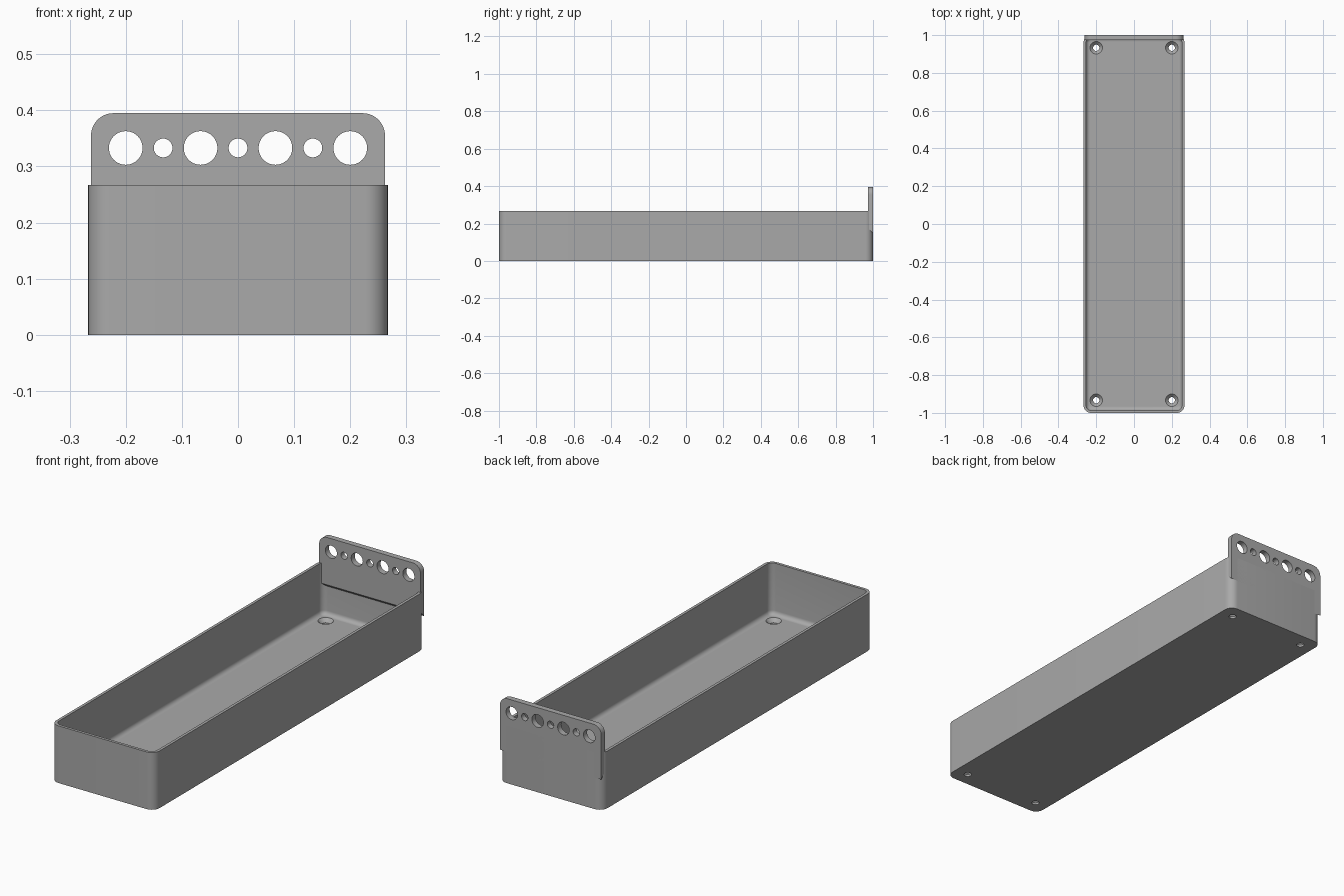
import bpy, bmesh, math

cube = bpy.data.objects.get("Cube")
if cube:
    bpy.data.objects.remove(cube, do_unlink=True)

HALF_X, HALF_Y, HEIGHT = 0.267, 1.0, 0.267
WALL, FLOOR, RADIUS, FILLET = 0.0133, 0.0267, 0.04, 0.02
PLATE = 0.0267

grey = bpy.data.materials.new("plain grey")
grey.use_nodes = True
grey.diffuse_color = (0.4, 0.4, 0.4, 1)
grey.node_tree.nodes["Principled BSDF"].inputs["Base Color"].default_value = (0.4, 0.4, 0.4, 1)


def finish(bm, name):
    bmesh.ops.recalc_face_normals(bm, faces=bm.faces)
    mesh = bpy.data.meshes.new(name)
    bm.to_mesh(mesh)
    bm.free()
    mesh.materials.append(grey)
    ob = bpy.data.objects.new(name, mesh)
    bpy.context.collection.objects.link(ob)
    return ob


def rounded_rect(inset, z):
    """Ring of points around the tray outline, moved inwards by inset."""
    r = max(RADIUS - inset, 0.006)
    cx, cy = HALF_X - inset - r, HALF_Y - inset - r
    pts = []
    for quarter, (sx, sy) in enumerate([(1, 1), (-1, 1), (-1, -1), (1, -1)]):
        for i in range(9):
            a = (quarter + i / 8) * math.pi / 2
            pts.append((sx * cx + r * math.cos(a), sy * cy + r * math.sin(a), z))
    return pts


def lathe(bm, x, y, profile, seg=32):
    """Closed upright solid of revolution from (radius, z) pairs."""
    rings = [[bm.verts.new((x + r * math.cos(2 * math.pi * i / seg),
                            y + r * math.sin(2 * math.pi * i / seg), z))
              for i in range(seg)] for r, z in profile]
    loft(bm, rings)


def loft(bm, rings):
    n = len(rings[0])
    for low, high in zip(rings, rings[1:]):
        for i in range(n):
            j = (i + 1) % n
            bm.faces.new((low[i], low[j], high[j], high[i]))
    bm.faces.new(rings[0][::-1])
    bm.faces.new(rings[-1])


def cut(ob, cutter):
    mod = ob.modifiers.new("holes", 'BOOLEAN')
    mod.operation, mod.solver, mod.object = 'DIFFERENCE', 'EXACT', cutter
    bpy.ops.object.select_all(action='DESELECT')
    bpy.context.view_layer.objects.active = ob
    ob.select_set(True)
    bpy.ops.object.modifier_apply(modifier=mod.name)
    bpy.data.objects.remove(cutter, do_unlink=True)
    bpy.ops.object.shade_smooth_by_angle(angle=math.radians(30))


# Tray: outer wall, rim, inner wall, floor fillet
bm = bmesh.new()
levels = [(0, 0), (0, HEIGHT), (WALL, HEIGHT)]
for i in range(7):
    a = i / 6 * math.pi / 2
    levels.append((WALL + FILLET * (1 - math.cos(a)), FLOOR + FILLET * (1 - math.sin(a))))
loft(bm, [[bm.verts.new(p) for p in rounded_rect(*lv)] for lv in levels])
tray = finish(bm, "tray")

# Countersunk screw holes in the floor
bm = bmesh.new()
for x in (-0.2, 0.2):
    for y in (-0.933, 0.933):
        lathe(bm, x, y, [(0.0167, -0.02), (0.0167, 0.01), (0.0333, FLOOR), (0.0333, FLOOR + 0.01)])
cut(tray, finish(bm, "screw_hole_cutter"))

# Hanging plate with rounded top corners and a slanted underside
bm = bmesh.new()
half, top, bottom = 0.262, 0.395, 0.147
outline = [(half, bottom)]
for side in (1, -1):
    for i in range(11):
        a = i / 10 * math.pi / 2 + (0 if side > 0 else math.pi / 2)
        outline.append((side * (half - 0.04) + 0.04 * math.cos(a), top - 0.04 + 0.04 * math.sin(a)))
outline.append((-half, bottom))
loft(bm, [[bm.verts.new((x, y, z + (rise if z == bottom else 0))) for x, z in outline]
          for y, rise in ((HALF_Y - PLATE, PLATE), (HALF_Y, 0))])
plate = finish(bm, "hanging_plate")

# Alternating large and small round holes in the plate
bm = bmesh.new()
for i in range(-3, 4):
    lathe(bm, i * 0.0667, -0.333, [(0.03 if i % 2 else 0.0167, z) for z in (0.9, 1.1)], 40)
for v in bm.verts:
    v.co = (v.co.x, v.co.z, -v.co.y)
cut(plate, finish(bm, "plate_hole_cutter"))
